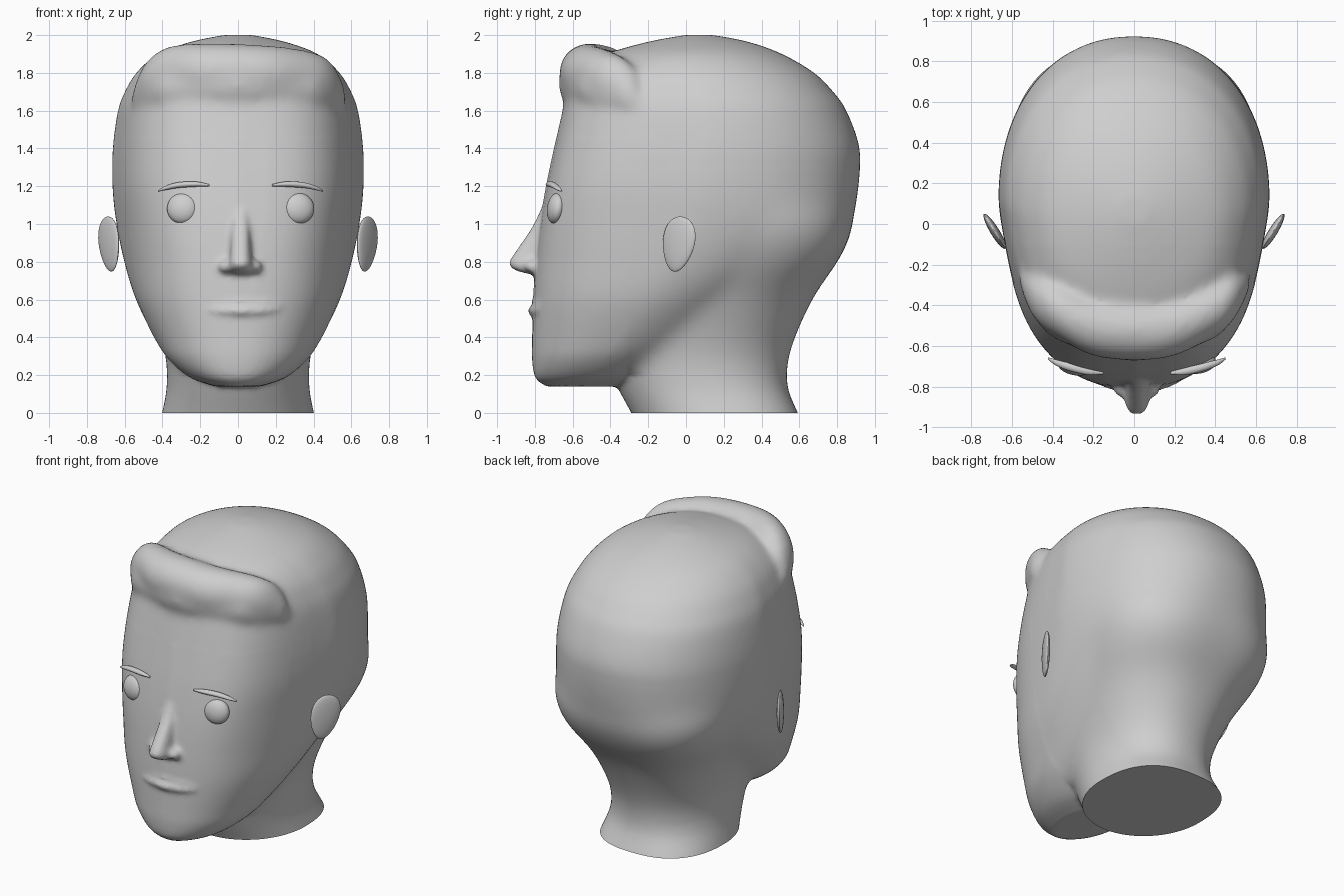
import bpy, bmesh, math
from mathutils import Matrix

if "Cube" in bpy.data.objects:
    bpy.data.objects.remove(bpy.data.objects["Cube"])

grey = bpy.data.materials.new("plain grey")
grey.diffuse_color = (0.62, 0.62, 0.62, 1)
grey.use_nodes = True
grey.node_tree.nodes["Principled BSDF"].inputs["Base Color"].default_value = grey.diffuse_color
MID = 0.014  # the facial features sit slightly off centre


def spline(rows, steps=5):
    """Catmull-Rom interpolation through rows of numbers."""
    out = []
    for i in range(len(rows) - 1):
        a, b = rows[max(i - 1, 0)], rows[i]
        c, d = rows[i + 1], rows[min(i + 2, len(rows) - 1)]
        for s in range(steps):
            t = s / steps
            out.append([0.5 * (2 * q + (r - p) * t + (2 * p - 5 * q + 4 * r - w) * t * t
                               + (3 * q - p - 3 * r + w) * t ** 3)
                        for p, q, r, w in zip(a, b, c, d)])
    return out + [list(rows[-1])]


def skin(bm, rings):
    """Closed surface through a list of point rings."""
    vs = [[bm.verts.new(p) for p in ring] for ring in rings]
    n = len(vs[0])
    faces = [bm.faces.new((a[i], a[(i + 1) % n], b[(i + 1) % n], b[i]))
             for a, b in zip(vs, vs[1:]) for i in range(n)]
    faces += [bm.faces.new(vs[0][::-1]), bm.faces.new(vs[-1])]
    bmesh.ops.recalc_face_normals(bm, faces=faces)


def level(z, front, back, half, n_front, n_back, sweep=0, taper=0, x0=0, count=72):
    """Horizontal section: squarish and tapered in front, rounder behind."""
    mid, depth, ring = (front + back) / 2, (back - front) / 2, []
    for i in range(count):
        a = math.tau * i / count
        c, s = math.cos(a), math.sin(a)
        n = n_front if s < 0 else n_back
        v = math.copysign(abs(s) ** (2 / n), s)
        ahead = max(0, -v)
        x = half * math.copysign(abs(c) ** (2 / n), c) * (1 - taper * depth * ahead)
        slant = sweep * (math.hypot(x, .1) - .1) * ahead
        ring.append((x0 + x, mid + depth * v + slant, z))
    return ring


def loft(bm, rows, **shape):
    skin(bm, [level(*r, **shape) for r in spline(rows)])


def tube(bm, rows, flat=1.0, x0=0, count=20):
    """Roll running along x; rows are x, y, z, radius."""
    skin(bm, [[(x0 + x, y + flat * r * math.cos(math.tau * i / count),
                z + r * math.sin(math.tau * i / count)) for i in range(count)]
              for x, y, z, r in spline(rows)])


def ball(bm, centre, size, turn=Matrix.Identity(4)):
    m = Matrix.Translation(centre) @ turn @ Matrix.Diagonal((*size, 1))
    bmesh.ops.create_uvsphere(bm, u_segments=28, v_segments=18, radius=1, matrix=m)


def relax(bm, inside, repeat):
    """Blend the seams between fused forms in one region."""
    verts = [v for v in bm.verts if inside(v.co)]
    for _ in range(repeat):
        bmesh.ops.smooth_vert(bm, verts=verts, factor=0.5, use_axis_x=True,
                              use_axis_y=True, use_axis_z=True)


def finish(name, bm):
    bmesh.ops.recalc_face_normals(bm, faces=bm.faces)
    me = bpy.data.meshes.new(name)
    bm.to_mesh(me)
    bm.free()
    me.materials.append(grey)
    ob = bpy.data.objects.new(name, me)
    bpy.context.collection.objects.link(ob)
    return ob


# Face and skull: z, front y, back y, half width, front and back squareness
bm = bmesh.new()
loft(bm, [(.14, -.74, -.32, .12, 2.3, 2.2), (.185, -.797, -.2, .25, 2.4, 2.2),
          (.28, -.815, -.05, .365, 2.6, 2.2), (.4, -.815, .15, .445, 2.8, 2.2),
          (.6, -.81, .42, .545, 3.1, 2.2), (.8, -.797, .68, .605, 3.4, 2.4),
          (1.0, -.775, .865, .645, 3.8, 2.5), (1.2, -.742, .915, .668, 4, 2.25),
          (1.4, -.70, .92, .664, 4, 2.15), (1.6, -.655, .85, .637, 3.8, 2.15),
          (1.7, -.63, .78, .6, 3.5, 2.15), (1.8, -.58, .68, .54, 3.1, 2.15),
          (1.9, -.42, .51, .425, 2.6, 2.1), (1.965, -.2, .33, .25, 2.2, 2),
          (2.002, 0, .14, .07, 2, 2)], sweep=.13, taper=.23)
# Neck and nape
loft(bm, [(-.08, -.25, .63, .425, 2, 2.5), (0, -.29, .592, .402, 2, 2.5),
          (.15, -.37, .537, .377, 2, 2.25), (.33, -.45, .555, .39, 2, 2.2),
          (.6, -.5, .67, .475, 2, 2.4), (.82, -.5, .815, .57, 2, 2.8),
          (.97, -.4, .878, .615, 2, 2.6), (1.1, -.3, .885, .61, 2, 2.3),
          (1.2, -.2, .84, .5, 2, 2.2)])
# Rolled fringe of hair, with a fuller lower edge
tube(bm, [(-.55, -.30, 1.69, .04), (-.49, -.36, 1.75, .105), (-.37, -.425, 1.805, .135),
          (-.17, -.505, 1.805, .152), (.15, -.51, 1.795, .152), (.38, -.425, 1.78, .135),
          (.49, -.36, 1.75, .112), (.56, -.30, 1.7, .04)])
tube(bm, [(-.56, -.27, 1.66, .04), (-.48, -.37, 1.7, .1), (-.36, -.45, 1.72, .13),
          (0, -.53, 1.735, .145), (.36, -.45, 1.72, .13), (.48, -.38, 1.7, .1),
          (.57, -.28, 1.66, .04)])
# Nose
loft(bm, [(1.13, -.745, -.6, .04, 2.8, 2.5), (1.0, -.805, -.6, .052, 2.8, 2.5),
          (.9, -.87, -.6, .056, 2.8, 2.5), (.83, -.918, -.6, .06, 2.8, 2.5),
          (.79, -.937, -.6, .066, 2.8, 2.5), (.757, -.907, -.6, .068, 2.8, 2.5),
          (.735, -.83, -.6, .062, 2.8, 2.5)], x0=MID)
for side in (-1, 1):
    ball(bm, (MID + side * .075, -.805, .775), (.041, .047, .034))
# Lips
tube(bm, [(-.23, -.76, .575, .008), (-.13, -.785, .585, .018), (0, -.797, .588, .02),
          (.13, -.785, .585, .018), (.23, -.76, .575, .008)], 1, MID)
tube(bm, [(-.21, -.77, .55, .009), (-.12, -.797, .542, .021), (0, -.812, .54, .024),
          (.12, -.797, .542, .021), (.21, -.77, .55, .009)], 1, MID)
head = finish("head", bm)

# Fuse the head into one smooth skin, then cut the neck flat
remesh = head.modifiers.new("fuse", 'REMESH')
remesh.mode = 'VOXEL'
remesh.voxel_size = 0.016
smooth = head.modifiers.new("soften", 'SMOOTH')
smooth.factor = 0.5
smooth.iterations = 4
fused = bpy.data.meshes.new_from_object(
    head.evaluated_get(bpy.context.evaluated_depsgraph_get()))
head.modifiers.clear()
bm = bmesh.new()
bm.from_mesh(fused)
relax(bm, lambda p: p.y > -.3 and .2 < p.z < 1.35, 50)
relax(bm, lambda p: p.y < -.1 and 1.45 < p.z, 14)
relax(bm, lambda p: p.y > -.1 and 1.3 < p.z, 15)
cut = bmesh.ops.bisect_plane(bm, geom=bm.verts[:] + bm.edges[:] + bm.faces[:],
                             plane_co=(0, 0, 0), plane_no=(0, 0, -1), clear_outer=True)
rim = [e for e in cut["geom_cut"] if isinstance(e, bmesh.types.BMEdge)]
bmesh.ops.edgeloop_fill(bm, edges=rim)
bmesh.ops.recalc_face_normals(bm, faces=bm.faces)
bm.to_mesh(head.data)
bm.free()

for side, word in ((-1, "left"), (1, "right")):
    # Eye, turned with the face
    bm = bmesh.new()
    turn = Matrix.Rotation(side * .2, 4, 'Z') @ Matrix.Rotation(-.15, 4, 'X')
    ball(bm, (MID + side * .307, -.692 + side * .004, 1.083), (.084, .046, .082), turn)
    finish(word + "_eye", bm)
    # Eyebrow
    bm = bmesh.new()
    tube(bm, [(side * .165, -.732, 1.205, .005), (side * .24, -.724, 1.211, .014),
              (side * .33, -.703, 1.206, .015), (side * .40, -.68, 1.19, .011),
              (side * .437, -.66, 1.174, .004)], 1.3, MID)
    finish(word + "_eyebrow", bm)
    # Ear, broader at the top
    bm = bmesh.new()
    turn = Matrix.Rotation(-side * .55, 4, 'Z') @ Matrix.Rotation(-.2, 4, 'X')
    ball(bm, (0, 0, 0), (.022, .097, .148))
    for v in bm.verts:
        v.co.y *= 1 + 1.4 * v.co.z
    bm.transform(Matrix.Translation((side * .682, -.04, .893)) @ turn)
    finish(word + "_ear", bm)

for ob in bpy.context.collection.objects:
    ob.select_set(True)
bpy.context.view_layer.objects.active = head
bpy.ops.object.shade_smooth_by_angle(angle=math.radians(40))
